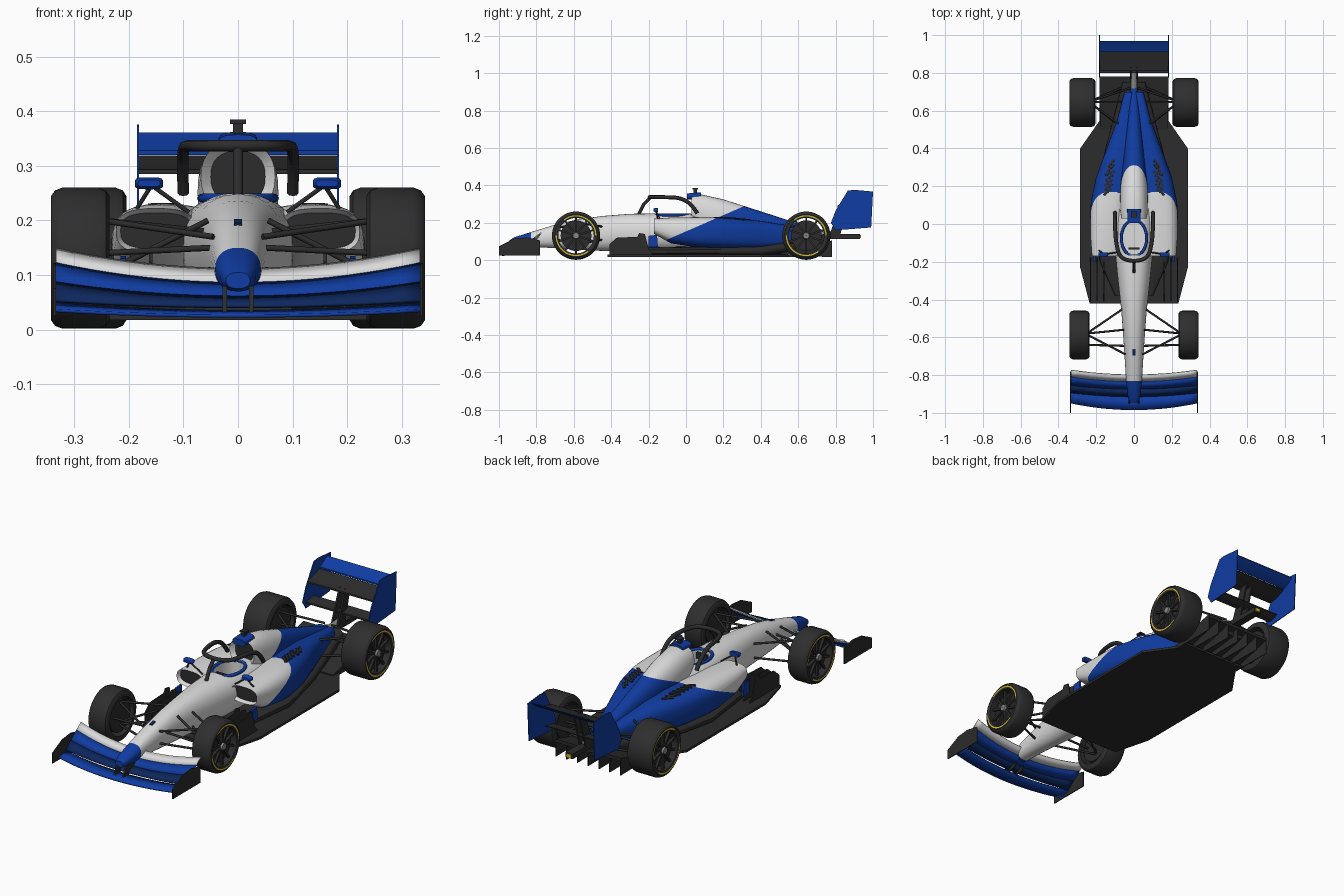
import bpy, bmesh, math
from mathutils import Vector, Matrix

cube = bpy.data.objects.get("Cube")
if cube:
    bpy.data.objects.remove(cube, do_unlink=True)


def material(name, *rgb):
    m = bpy.data.materials.new(name)
    m.use_nodes = True
    m.diffuse_color = (*rgb, 1)
    m.node_tree.nodes["Principled BSDF"].inputs["Base Color"].default_value = (*rgb, 1)
    return m


white = material("white paint", .72, .72, .72)
blue = material("blue paint", .005, .045, .36)
navy = material("navy paint", .004, .02, .11)
carbon = material("carbon black", .025, .025, .025)
rubber = material("tyre rubber", .028, .028, .028)
yellow = material("yellow band", .7, .5, .02)
metal = material("grey metal", .25, .25, .25)


def finish(name, bm, mats, angle=35):
    bmesh.ops.recalc_face_normals(bm, faces=bm.faces)
    mesh = bpy.data.meshes.new(name)
    bm.to_mesh(mesh)
    bm.free()
    for m in mats:
        mesh.materials.append(m)
    ob = bpy.data.objects.new(name, mesh)
    bpy.context.collection.objects.link(ob)
    smooth(ob, angle)
    return ob


def smooth(ob, angle=35):
    bpy.ops.object.select_all(action='DESELECT')
    ob.select_set(True)
    bpy.context.view_layer.objects.active = ob
    bpy.ops.object.shade_smooth_by_angle(angle=math.radians(angle))


def loft(name, sections, mats, power=2.3, cx=None, cut=None, mouth=0, side=1, n=32):
    """Skin rounded sections (y, half width, bottom, top); cut = plane where the paint changes."""
    bm = bmesh.new()
    rings = []
    for i, (y, w, z0, z1) in enumerate(sections):
        ring = []
        for k in range(n):
            a = math.tau * k / n
            c, s = math.cos(a), math.sin(a)
            x = math.copysign(abs(c) ** (2 / power), c) * w + (cx[i] if cx else 0)
            z = math.copysign(abs(s) ** (2 / power), s) * (z1 - z0) / 2 + (z0 + z1) / 2
            ring.append(bm.verts.new((x * side, y, z)))
        rings.append(ring)
    for a, b in zip(rings, rings[1:]):
        for k in range(n):
            bm.faces.new((a[k], a[(k + 1) % n], b[(k + 1) % n], b[k]))
    front = bm.faces.new(rings[0])
    bm.faces.new(rings[-1][::-1])
    if mouth:
        bmesh.ops.recalc_face_normals(bm, faces=bm.faces)
        bmesh.ops.inset_region(bm, faces=[front], thickness=mouth)
        for v in front.verts:
            v.co.y += .02
        front.material_index = 2
    if cut:
        co, no = Vector(cut[0]), Vector(cut[1])
        bmesh.ops.bisect_plane(bm, geom=bm.verts[:] + bm.edges[:] + bm.faces[:],
                               plane_co=co, plane_no=no)
        for f in bm.faces:
            if f.material_index == 0 and (f.calc_center_median() - co).dot(no) > 0:
                f.material_index = 1
    return finish(name, bm, mats)


def plate(name, pts, axis, a, b, mat):
    """Extrude a flat outline along an axis from a to b."""
    bm = bmesh.new()

    def place(p, d):
        return (d, *p) if axis == 'X' else (*p, d)
    face = bm.faces.new([bm.verts.new(place(p, a)) for p in pts])
    out = bmesh.ops.extrude_face_region(bm, geom=[face])
    shift = Vector(place((0, 0), b - a))
    bmesh.ops.translate(bm, vec=shift, verts=[v for v in out["geom"] if isinstance(v, bmesh.types.BMVert)])
    return finish(name, bm, [mat], 20)


def box(name, loc, size, mat, rot=Matrix()):
    bm = bmesh.new()
    bmesh.ops.create_cube(bm, size=1, matrix=Matrix.Translation(loc) @ rot.to_4x4() @ Matrix.Diagonal((*size, 1)))
    return finish(name, bm, [mat], 20)


def tube(name, pts, r, mat, closed=False, kind='POLY'):
    cu = bpy.data.curves.new(name, 'CURVE')
    cu.dimensions = '3D'
    cu.bevel_depth, cu.bevel_resolution, cu.use_fill_caps = r, 2, True
    sp = cu.splines.new(kind)
    sp.points.add(len(pts) - 1)
    for p, co in zip(sp.points, pts):
        p.co = (*co, 1)
    sp.use_cyclic_u = closed
    sp.use_endpoint_u, sp.order_u = True, 3
    cu.materials.append(mat)
    ob = bpy.data.objects.new(name, cu)
    bpy.context.collection.objects.link(ob)
    bpy.ops.object.select_all(action='DESELECT')
    ob.select_set(True)
    bpy.context.view_layer.objects.active = ob
    bpy.ops.object.convert(target='MESH')
    smooth(bpy.context.object, 50)


def lathe(name, profile, centre, side, mats, rule=None, n=48):
    """Spin a closed (radius, offset) profile about the axle."""
    bm = bmesh.new()
    rings = [[bm.verts.new((centre[0] + u * side, centre[1] + r * math.cos(math.tau * k / n),
                            centre[2] + r * math.sin(math.tau * k / n))) for r, u in profile] for k in range(n)]
    m = len(profile)
    for k in range(n):
        for j in range(m):
            f = bm.faces.new((rings[k][j], rings[k][(j + 1) % m], rings[(k + 1) % n][(j + 1) % m], rings[(k + 1) % n][j]))
            if rule and rule(j, k):
                f.material_index = 1
    finish(name, bm, mats)


# Main hull with blue nose tip and cockpit opening
hull = loft("hull", [(-.945, .022, .075, .105), (-.92, .032, .07, .122), (-.83, .042, .07, .15),
                     (-.7, .05, .065, .19), (-.58, .058, .055, .218), (-.45, .068, .05, .236),
                     (-.3, .085, .045, .248), (-.15, .1, .045, .25), (0, .11, .05, .25),
                     (.15, .1, .05, .24), (.4, .06, .06, .2)],
            [white, blue], cut=((0, -.83, 0), (0, -1, 0)))
bm = bmesh.new()
bmesh.ops.create_cone(bm, cap_ends=True, segments=32, radius1=1, radius2=1, depth=1,
                      matrix=Matrix.Translation((0, -.075, .24)) @ Matrix.Diagonal((.06, .09, .14, 1)))
cutter = finish("cockpit_cutter", bm, [white])
cutter.hide_render = True
mod = hull.modifiers.new("cockpit", 'BOOLEAN')
mod.object, mod.operation = cutter, 'DIFFERENCE'
bpy.context.view_layer.objects.active = hull
bpy.ops.object.modifier_apply(modifier=mod.name)
bpy.data.objects.remove(cutter, do_unlink=True)
smooth(hull)
tube("cockpit_rim", [(.067 * math.cos(math.tau * k / 24), -.075 + .096 * math.sin(math.tau * k / 24), .241)
                     for k in range(24)], .008, blue, True)
box("steering_wheel", (0, -.13, .222), (.06, .012, .03), carbon)
box("nose_badge", (0, -.68, .196), (.014, .03, .006), navy, Matrix.Rotation(.26, 3, 'X'))

# Engine cover and air intake, painted along a slanted line
paint = ((0, -.17, .08), (0, 1, -2.3))
loft("engine_cover", [(.03, .068, .215, .345), (.08, .074, .15, .352), (.2, .072, .12, .325),
                      (.3, .06, .12, .293), (.45, .045, .11, .245), (.6, .03, .1, .195), (.72, .018, .1, .15)],
     [white, blue, carbon], cut=paint, mouth=.018)
loft("intake_cap", [(.005, .035, .325, .357), (.08, .036, .325, .362)], [blue], 3)
box("camera_stalk", (0, .05, .367), (.018, .02, .025), carbon)
box("camera", (0, .05, .381), (.03, .03, .008), carbon)
tube("exhaust", [(0, .7, .135), (0, .81, .14)], .016, metal)
box("crash_structure", (0, .83, .127), (.04, .2, .025), carbon)
box("rear_light", (0, .932, .127), (.025, .006, .018), yellow)

# Halo
arc = [(.1, .06, .25), (.102, .03, .3), (.1, -.03, .333), (.095, -.1, .337), (.075, -.18, .337), (0, -.2, .337)]
tube("halo_loop", arc + [(-x, y, z) for x, y, z in arc[-2::-1]], .0105, carbon, kind='NURBS')
tube("halo_pillar", [(0, -.19, .335), (0, -.225, .3), (0, -.255, .24)], .009, carbon)

# Floor, underbody and diffuser
half = [(.235, -.42), (.285, -.23), (.285, .4), (.18, .55), (.18, .6)]
plate("floor", half + [(-x, y) for x, y in half[::-1]], 'Z', .018, .03, carbon)
loft("underbody", [(-.38, .1, .02, .05), (-.2, .18, .02, .07), (.1, .22, .02, .075),
                   (.4, .15, .02, .08), (.75, .06, .06, .14)], [carbon], 3)
plate("diffuser_ramp", [(.5, .02), (.78, .09), (.78, .105), (.5, .035)], 'X', -.18, .18, carbon)
for x in (-.18, -.12, -.06, 0, .06, .12, .18):
    plate("diffuser_strake", [(.52, .02), (.78, .018), (.78, .105), (.7, .085)], 'X', x - .002, x + .002, carbon)

# Front wing: swept strips that rise towards the tips
strips = [("main_plane", blue, (-.985, .028), (-.915, .036), (-.95, .038), (-.89, .05)),
          ("lower_flap", navy, (-.915, .045), (-.875, .062), (-.895, .055), (-.855, .088)),
          ("middle_flap", blue, (-.875, .062), (-.835, .087), (-.855, .088), (-.81, .123)),
          ("upper_flap", white, (-.835, .088), (-.80, .113), (-.81, .124), (-.775, .15))]
for name, mat, c0, c1, t0, t1 in strips:
    bm = bmesh.new()
    cols = []
    for i in range(21):
        s = i / 10 - 1
        cols.append([bm.verts.new((s * .333, c[0] + (t[0] - c[0]) * s * s, c[1] + (t[1] - c[1]) * s * s))
                     for c, t in ((c0, t0), (c1, t1))])
    for a, b in zip(cols, cols[1:]):
        bm.faces.new((a[0], b[0], b[1], a[1]))
    ob = finish("front_wing_" + name, bm, [mat])
    ob.modifiers.new("thickness", 'SOLIDIFY').thickness = .006

# Rear wing
for name, mat, y0, z0, y1, z1 in (("main", carbon, .81, .285, .91, .315), ("flap", blue, .91, .32, .97, .357),
                                  ("beam", carbon, .8, .185, .86, .2)):
    plate("rear_wing_" + name, [(y0, z0), ((y0 + y1) / 2, (z0 + z1) / 2 - .006), (y1, z1), (y1, z1 + .004),
                                ((y0 + y1) / 2, (z0 + z1) / 2 + .004), (y0, z0 + .008)], 'X', -.182, .182, mat)

for side, tag in ((1, "left"), (-1, "right")):
    # Sidepod with dark inlet and louvres
    pod = loft(tag + "_sidepod", [(-.17, .073, .14, .222), (-.08, .085, .09, .228), (.05, .092, .07, .23),
                                  (.12, .098, .065, .23), (.25, .095, .06, .225), (.4, .075, .06, .21),
                                  (.55, .045, .07, .185), (.7, .025, .09, .16)], [white, blue, carbon],
               2.8, [.15, .145, .14, .13, .105, .07, .045, .025], paint, .008, side)
    bpy.context.view_layer.update()
    for i in range(7):
        hit, loc, normal, _ = pod.ray_cast(Vector((side * (.14 - i * .003), .17 + i * .025, 1)), Vector((0, 0, -1)))
        if hit:
            box(tag + "_louvre", loc, (.055, .012, .008), carbon, normal.to_track_quat('Z', 'Y').to_matrix())
    # Bargeboards and blue vane
    for x in (.16, .195, .23):
        plate(tag + "_bargeboard", [(-.41, .02), (-.41, .085), (-.37, .12), (-.26, .125), (-.25, .145), (-.22, .14),
                                    (-.2, .06), (-.17, .02)], 'X', side * x - .003, side * x + .003, carbon)
    plate(tag + "_vane", [(-.2, .07), (-.2, .13), (-.155, .135), (-.15, .07)], 'X', side * .205, side * .215, blue)
    # Mirror
    loft(tag + "_mirror", [(-.175, .02, .262, .274), (-.165, .026, .257, .279), (-.15, .026, .257, .279)], [blue],
         4, [.163] * 3, side=side, n=20)
    tube(tag + "_mirror_stay", [(side * .09, -.15, .215), (side * .155, -.16, .262)], .004, carbon)
    tube(tag + "_mirror_strut", [(side * .185, -.14, .222), (side * .16, -.16, .262)], .004, carbon)
    # Wing endplates and pylons
    plate(tag + "_front_endplate", [(-1, .025), (-1, .075), (-.92, .115), (-.85, .122), (-.78, .105), (-.78, .025)],
          'X', side * .333, side * .338, carbon)
    plate(tag + "_rear_endplate", [(.8, .16), (.775, .2), (.8, .265), (.865, .372), (.9, .376), (1, .367), (.99, .175)],
          'X', side * .181, side * .185, blue)
    plate(tag + "_nose_pylon", [(-.95, .03), (-.87, .035), (-.86, .08), (-.93, .08)],
          'X', side * .02, side * .028, carbon)
    plate(tag + "_rear_pylon", [(.76, .12), (.82, .12), (.87, .3), (.83, .3)], 'X', side * .012, side * .02, carbon)
    # Suspension arms: (inner point, outer point)
    arms = [((.06, -.45, .18), (.25, -.58, .2)), ((.045, -.69, .17), (.25, -.585, .2)),
            ((.06, -.45, .11), (.25, -.58, .085)), ((.045, -.69, .11), (.25, -.585, .085)),
            ((.05, -.645, .15), (.25, -.64, .14)), ((.055, -.56, .2), (.25, -.58, .1)),
            ((.04, .5, .17), (.23, .64, .19)), ((.02, .72, .16), (.23, .65, .19)),
            ((.05, .5, .1), (.23, .64, .09)), ((.02, .74, .11), (.23, .65, .09)), ((.02, .645, .14), (.23, .645, .131))]
    for p, q in arms:
        tube(tag + "_suspension_arm", [(side * p[0], *p[1:]), (side * q[0], *q[1:])], .0055, carbon)
    # Wheels
    for place, cx, y, h in (("front", .2885, -.588, .0535), ("rear", .273, .643, .069)):
        name, c = f"{tag}_{place}_", (side * cx, y, .131)
        lathe(name + "tyre", [(.095, -h), (.113, -h), (.124, -h + .007), (.129, -h + .02), (.129, h - .02),
                              (.124, h - .007), (.114, h), (.109, h), (.103, h), (.095, h - .004)],
              c, side, [rubber, yellow], lambda j, k: j == 7 and k % 24 < 17)
        lathe(name + "rim", [(.001, -h + .01), (.08, -h + .01), (.082, h - .03), (.001, h - .03)], c, side, [carbon])
        lathe(name + "hub", [(.001, h - .03), (.02, h - .03), (.016, h - .006), (.001, h - .006)], c, side, [metal], n=24)
        for k in range(10):
            rot = Matrix.Rotation(math.tau * k / 10, 3, 'X')
            at = Vector(c) + Vector((side * (h - .022), 0, 0)) + rot @ Vector((0, 0, .055))
            box(name + "spoke", at, (.012, .01, .082), rubber, rot)
